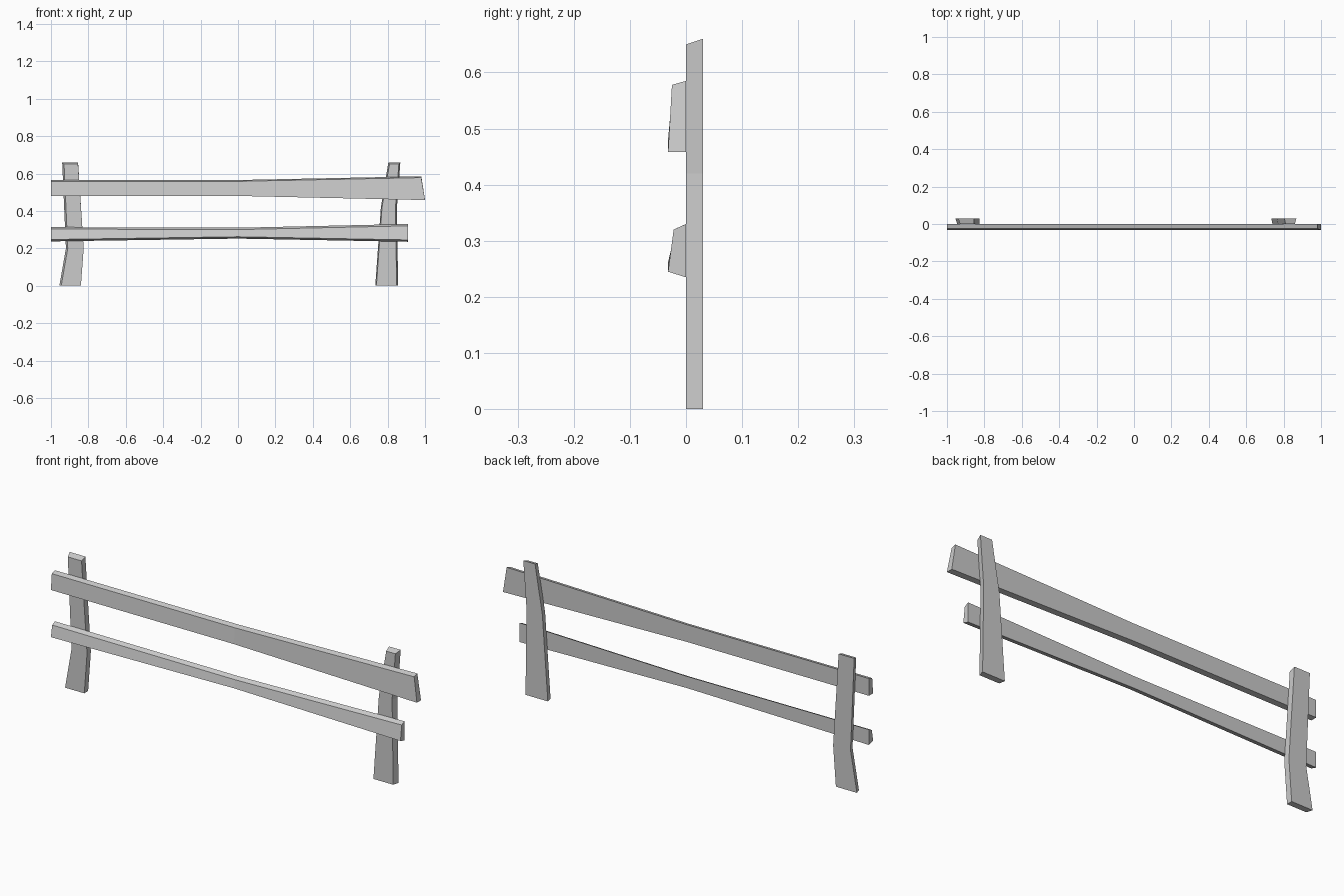
import bpy
import bmesh

cube = bpy.data.objects.get("Cube")
if cube:
    bpy.data.objects.remove(cube, do_unlink=True)

# One plain weathered grey for all timber
wood = bpy.data.materials.new("grey_wood")
wood.use_nodes = True
grey = (0.6, 0.6, 0.6, 1)
wood.diffuse_color = grey
wood.node_tree.nodes["Principled BSDF"].inputs["Base Color"].default_value = grey


def loft(name, sections):
    """Skin a chain of four-cornered sections into a closed timber."""
    bm = bmesh.new()
    rings = [[bm.verts.new(p) for p in ring] for ring in sections]
    for a, b in zip(rings, rings[1:]):
        for i in range(4):
            j = (i + 1) % 4
            bm.faces.new((a[i], a[j], b[j], b[i]))
    bm.faces.new(rings[0])
    bm.faces.new(rings[-1])
    bmesh.ops.recalc_face_normals(bm, faces=bm.faces)
    mesh = bpy.data.meshes.new(name)
    bm.to_mesh(mesh)
    bm.free()
    mesh.materials.append(wood)
    obj = bpy.data.objects.new(name, mesh)
    bpy.context.collection.objects.link(obj)
    return obj


def post(name, levels, flare):
    """Levels are (z, left x, right x) of the front; flare widens the back."""
    top = levels[-1][0]
    sections = []
    for z, x0, x1 in levels:
        back_z = z + 0.01 if z == top else z
        sections.append([(x0, 0, z), (x1, 0, z),
                         (x1 + flare[1], 0.03, back_z),
                         (x0 + flare[0], 0.03, back_z)])
    return loft(name, sections)


def rail(name, stations, y_top, y_low, bevel_top, bevel_low):
    """Stations are (x at top, x at bottom, bottom z, top z) of the back."""
    return loft(name, [[(xt, 0, z1), (xt, y_top, z1 - bevel_top),
                        (xb, y_low, z0 + bevel_low), (xb, 0, z0)]
                       for xt, xb, z0, z1 in stations])


# Crooked uprights
post("right_post", [(0, -0.945, -0.84), (0.2, -0.91, -0.825),
                    (0.65, -0.93, -0.855)], (-0.01, 0))
post("left_post", [(0, 0.74, 0.848), (0.42, 0.77, 0.842),
                   (0.65, 0.81, 0.86)], (-0.006, 0.008))

# Uneven rails nailed to the front
rail("upper_rail", [(-1, -1, 0.48, 0.565), (0, 0, 0.48, 0.565),
                    (0.98, 1, 0.458, 0.585)], -0.025, -0.032, 0.007, 0)
rail("lower_rail", [(-1, -1, 0.237, 0.313), (0, 0, 0.252, 0.31),
                    (0.91, 0.91, 0.235, 0.33)], -0.022, -0.032, 0.01, 0.01)
